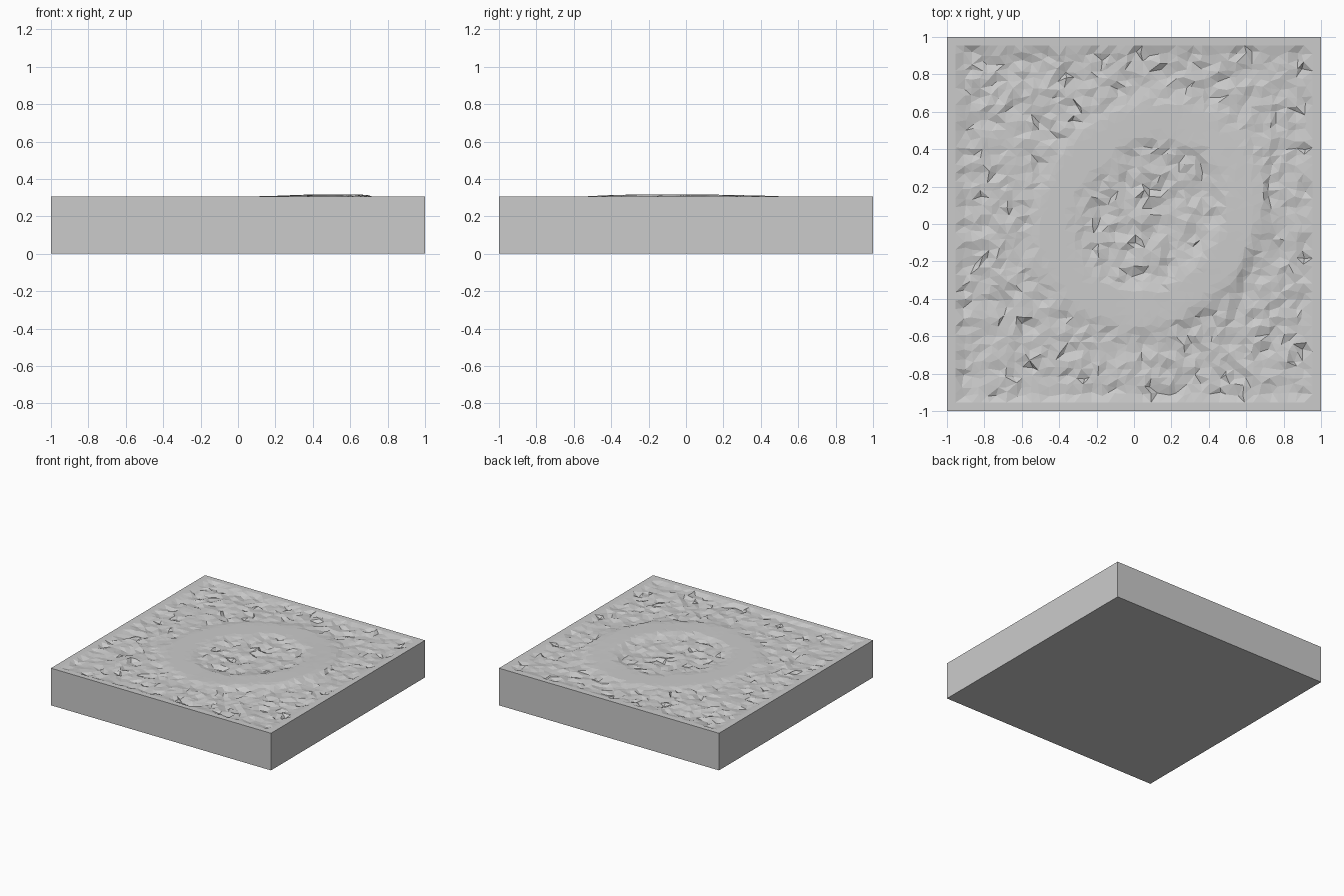
import bpy
import bmesh
import math
import random
from mathutils import Vector

cube = bpy.data.objects.get("Cube")
if cube:
    bpy.data.objects.remove(cube, do_unlink=True)

random.seed(7)
TOP = 0.305
CELLS = 44
BORDER = 0.94
CENTRE = Vector((0.08, 0.05))
HIGH_SIDE = Vector((0.95, -0.3)).normalized()


def smooth(lo, hi, v):
    t = min(1, max(0, (v - lo) / (hi - lo)))
    return t * t * (3 - 2 * t)


def ground_height(x, y):
    """Rough sunken ground with a smooth raised ring, higher on one side."""
    offset = Vector((x, y)) - CENTRE
    radius = offset.length
    lean = offset.normalized().dot(HIGH_SIDE) if radius > 0 else 0
    middle = 0.5 + 0.04 * math.sin(2 * math.atan2(offset.y, offset.x))
    ring = 1 - smooth(0.08, 0.17, abs(radius - middle))
    rough = min(-0.001, -0.011 + random.gauss(0, 0.006))
    crest = 0.014 * max(0, lean) ** 1.5 - 0.001
    return TOP + rough * (1 - ring) + crest * ring


# Stone material
stone = bpy.data.materials.new("stone_grey")
stone.use_nodes = True
colour = (0.6, 0.6, 0.6, 1)
stone.diffuse_color = colour
stone.node_tree.nodes["Principled BSDF"].inputs["Base Color"].default_value = colour

# Rough upper surface inside a flat border
bm = bmesh.new()
bmesh.ops.create_grid(bm, x_segments=CELLS, y_segments=CELLS, size=1)
jitter = 0.3 / CELLS
for v in bm.verts:
    x, y = v.co.x, v.co.y
    v.co.z = TOP
    if max(abs(x), abs(y)) < BORDER:
        v.co.z = ground_height(x, y)
        v.co.x += random.uniform(-jitter, jitter) * 2
        v.co.y += random.uniform(-jitter, jitter) * 2
bmesh.ops.triangulate(bm, faces=bm.faces[:], quad_method='SHORT_EDGE')

# Straight walls and flat underside
rim = [e for e in bm.edges if e.is_boundary]
walls = bmesh.ops.extrude_edge_only(bm, edges=rim)["geom"]
for v in walls:
    if isinstance(v, bmesh.types.BMVert):
        v.co.z = 0
bmesh.ops.contextual_create(bm, geom=[e for e in bm.edges if e.is_boundary])
bmesh.ops.recalc_face_normals(bm, faces=bm.faces[:])

mesh = bpy.data.meshes.new("ground_tile")
bm.to_mesh(mesh)
bm.free()
mesh.materials.append(stone)
tile = bpy.data.objects.new("ground_tile", mesh)
bpy.context.collection.objects.link(tile)
